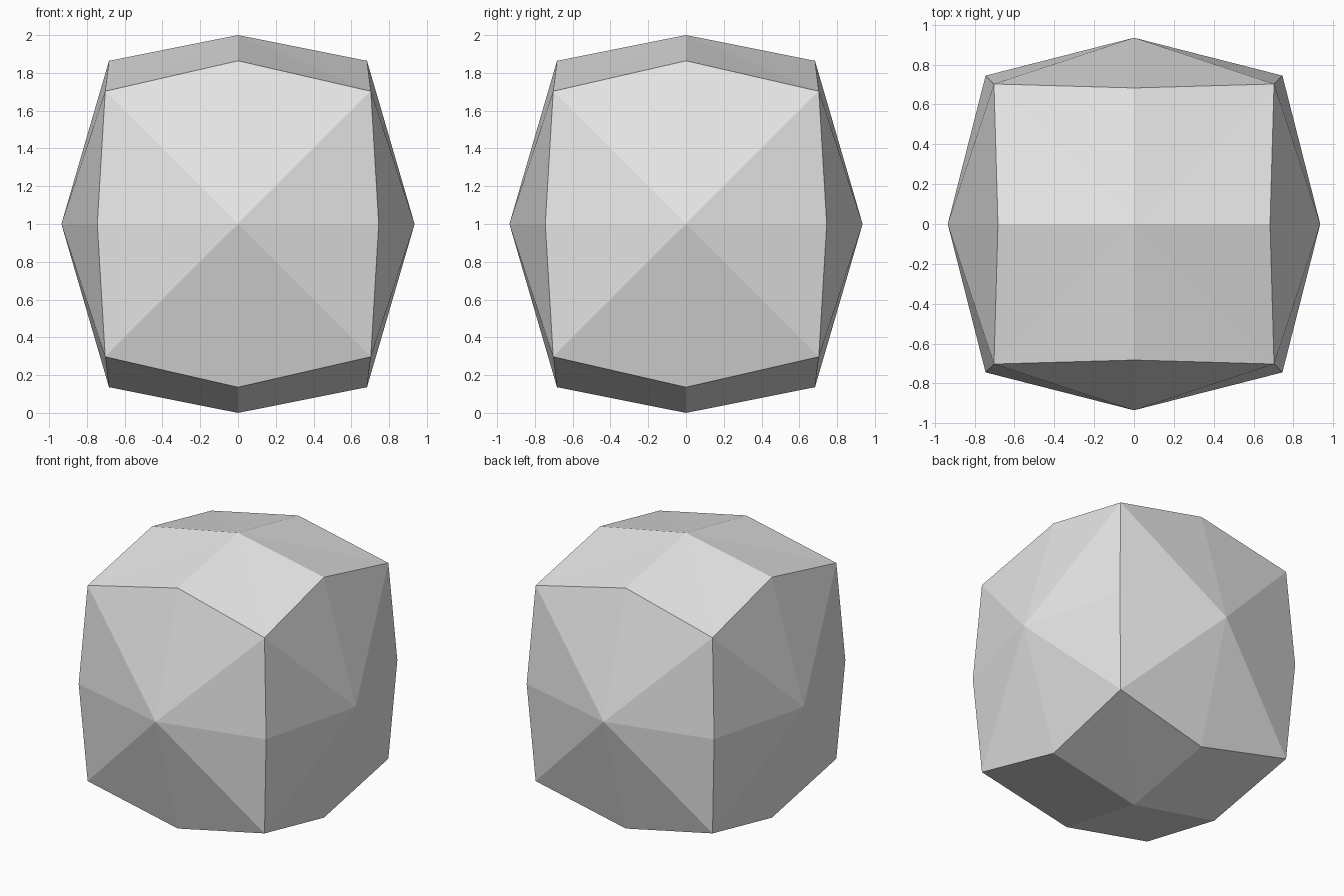
import bpy
import bmesh
from mathutils import Vector

cube = bpy.data.objects.get("Cube")
if cube:
    bpy.data.objects.remove(cube, do_unlink=True)

# Plain grey stone
grey = bpy.data.materials.new("light_grey")
grey.use_nodes = True
colour = (0.8, 0.8, 0.8, 1)
grey.diffuse_color = colour
grey.node_tree.nodes["Principled BSDF"].inputs["Base Color"].default_value = colour

# Cube split once: corners, edge midpoints and face centres
bm = bmesh.new()
bmesh.ops.create_cube(bm, size=2)
bmesh.ops.subdivide_edges(bm, edges=bm.edges[:], cuts=1, use_grid_fill=True)


def axes_used(v):
    return sum(abs(c) > 0.5 for c in v.co)


kind = {v: axes_used(v) for v in bm.verts}

# Cut each quad from its face centre to its cube corner
for face in bm.faces[:]:
    centre = next(v for v in face.verts if kind[v] == 1)
    corner = next(v for v in face.verts if kind[v] == 3)
    bmesh.utils.face_split(face, centre, corner)

# Bulge the points into a rounded boulder, slightly taller than wide
for v in bm.verts:
    if kind[v] == 3:
        scale = (0.703, 0.703, 0.703)
    elif kind[v] == 1:
        scale = (0.935, 0.935, 1)
    elif abs(v.co.z) < 0.5:
        scale = (0.745, 0.745, 1)
    else:
        scale = (0.683, 0.683, 0.864)
    v.co = v.co * Vector(scale) + Vector((0, 0, 1))

bmesh.ops.recalc_face_normals(bm, faces=bm.faces[:])
mesh = bpy.data.meshes.new("faceted_boulder")
bm.to_mesh(mesh)
bm.free()
mesh.materials.append(grey)
boulder = bpy.data.objects.new("faceted_boulder", mesh)
bpy.context.collection.objects.link(boulder)
